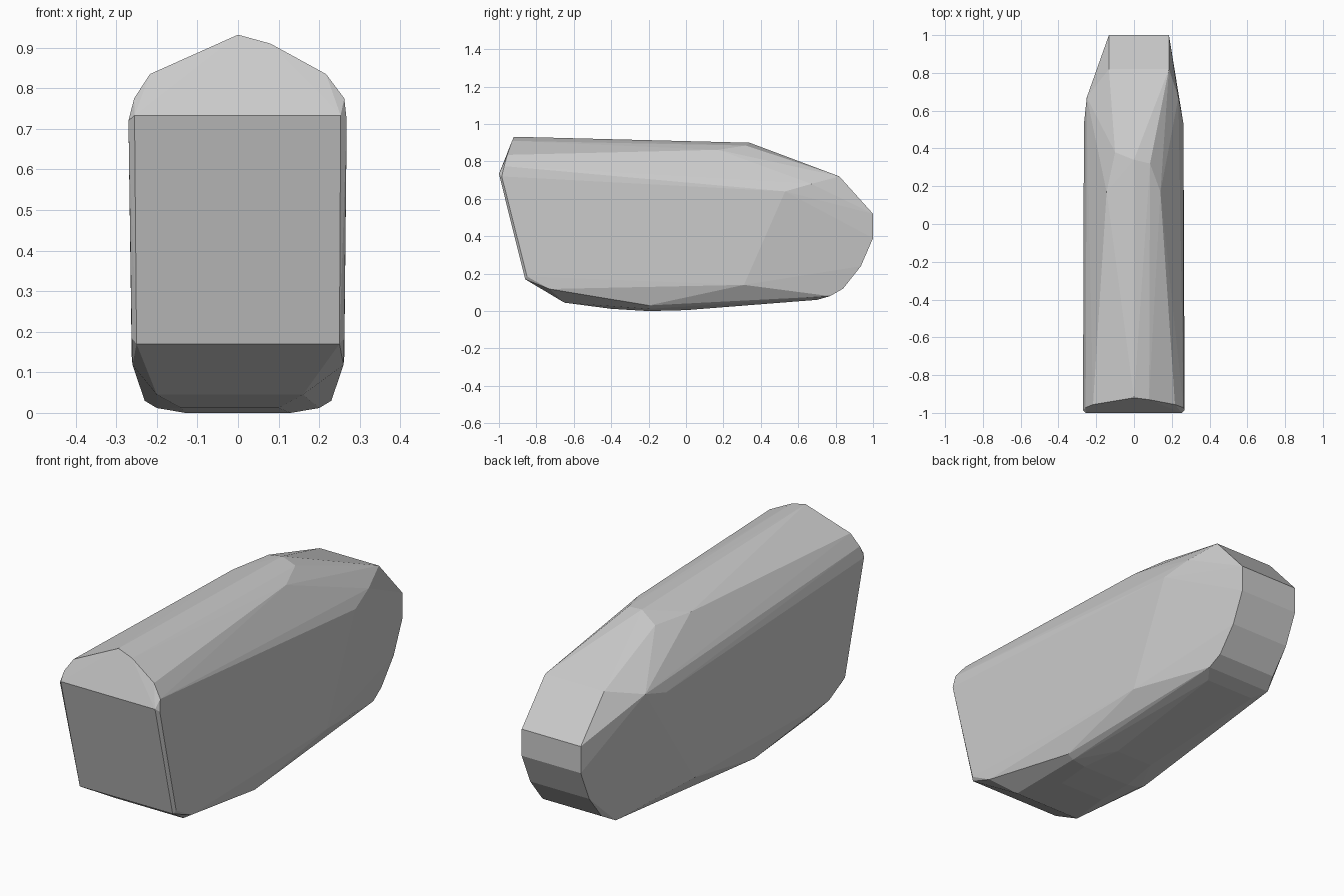
import bpy
import bmesh

if "Cube" in bpy.data.objects:
    bpy.data.objects.remove(bpy.data.objects["Cube"])

grey = bpy.data.materials.new("plain grey")
grey.diffuse_color = (0.6, 0.6, 0.6, 1)
grey.use_nodes = True
grey.node_tree.nodes["Principled BSDF"].inputs["Base Color"].default_value = grey.diffuse_color


def pair(left, right, y, z):
    """Two corners facing each other across the body."""
    return [(left, y, z), (right, y, z)]


corners = []
# Front plate and the gabled cap sloping back above it
corners += pair(-0.255, 0.253, -1.0, 0.733)
corners += pair(-0.27, 0.268, -0.985, 0.72)
corners += pair(-0.256, 0.262, -0.972, 0.775)
corners += pair(-0.217, 0.217, -0.956, 0.835)
corners += [(0, -0.92, 0.932), (0.08, -0.93, 0.91)]
corners += pair(-0.25, 0.25, -0.86, 0.17)
corners += pair(-0.262, 0.262, -0.85, 0.185)
# Roof ridge and its shoulders
corners += [(0, 0.34, 0.90), (0.085, 0.32, 0.885), (-0.1, 0.38, 0.865)]
corners += pair(-0.145, 0.14, 0.17, 0.862)
# Side walls where they begin to taper
corners += pair(-0.265, 0.262, 0.53, 0.64)
corners += pair(-0.262, 0.262, 0.31, 0.14)
corners += pair(-0.26, 0.26, -0.73, 0.118)
corners += pair(-0.25, 0.235, 0.67, 0.68)
# Narrow rounded tail
for y, z in [(0.82, 0.72), (1.0, 0.52), (1.0, 0.39), (0.935, 0.24), (0.84, 0.12)]:
    corners += pair(-0.133, 0.185, y, z)
# Shallow keel
corners += pair(-0.16, 0.19, 0.77, 0.08)
corners += pair(-0.12, 0.14, 0.70, 0.06)
corners += pair(-0.2, 0.16, -0.65, 0.045)
corners += pair(-0.23, 0.23, -0.2, 0.03)
corners += pair(-0.2, 0.2, -0.2, 0.012)
corners += pair(-0.14, 0.1, -0.4, 0.012)
corners += pair(-0.13, 0.13, -0.2, 0.0)
corners += pair(-0.1, 0.1, 0.0, 0.005)

# Faceted body: tight skin around the corners
bm = bmesh.new()
for c in corners:
    bm.verts.new(c)
hull = bmesh.ops.convex_hull(bm, input=bm.verts[:], use_existing_faces=False)
spare = {g for g in hull["geom_interior"] + hull["geom_unused"]
         if isinstance(g, bmesh.types.BMVert)}
bmesh.ops.delete(bm, geom=list(spare), context="VERTS")
bmesh.ops.dissolve_limit(bm, angle_limit=0.02, verts=bm.verts[:], edges=bm.edges[:])
bmesh.ops.recalc_face_normals(bm, faces=bm.faces[:])
mesh = bpy.data.meshes.new("faceted_body")
bm.to_mesh(mesh)
bm.free()
mesh.materials.append(grey)
body = bpy.data.objects.new("faceted_body", mesh)
bpy.context.collection.objects.link(body)
